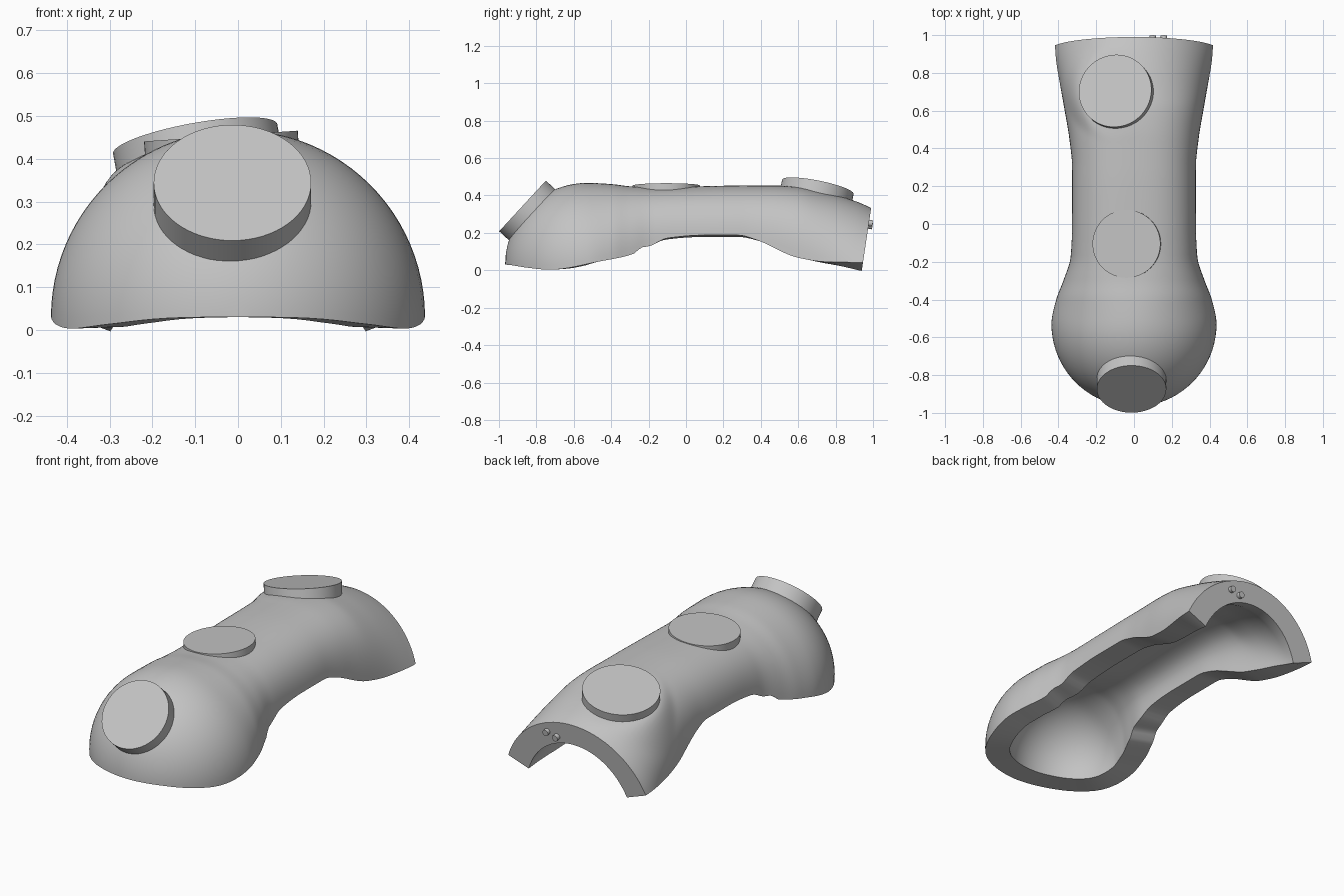
import bpy, bmesh, math
from mathutils import Vector

old = bpy.data.objects.get("Cube")
if old:
    bpy.data.objects.remove(old)

grey = bpy.data.materials.new("plain grey")
grey.use_nodes = True
grey.diffuse_color = (0.55, 0.55, 0.55, 1)
grey.node_tree.nodes["Principled BSDF"].inputs["Base Color"].default_value = (0.55, 0.55, 0.55, 1)

ARC, WALL, DOME_Y, DOME_R, DOME_Z = 48, 0.128, -0.53, 0.437, 0.03

# Body stations: y, half width, top height, centre height
BODY = [(-0.53, .437, .467, .03), (-0.4, .412, .461, .05), (-0.3, .374, .449, .08),
        (-0.17, .335, .443, .13), (0, .328, .447, .15), (0.3, .328, .453, .15),
        (0.45, .342, .453, .12), (0.6, .367, .445, .06), (0.75, .395, .41, 0),
        (0.87, .425, .365, -.06), (0.94, .445, .333, -.11)]
# Lower rim: y, height
RIM = [(-0.97, .03), (-0.85, .014), (-0.73, .003), (-0.46, .048), (-0.275, .09), (-0.24, .122),
       (-0.2, .128), (-0.1, .172), (0.1, .188), (0.28, .188), (0.37, .165), (0.6, .067),
       (0.75, .045), (0.94, .042)]
# Round pads: name, centre of the outer face, normal, radius, depth
PADS = [("front_pad", (-.013, -.874, .344), (0, -.735, .678), .184, .08),
        ("middle_pad", (-.04, -.105, .453), (-.07, 0, 1), .18, .06),
        ("rear_pad", (-.1, .705, .446), (-.18, .2, 1), .195, .07)]


def smooth(t):
    t = min(max(t, 0), 1)
    return t * t * (3 - 2 * t)


def sample(table, y, col):
    """Smooth curve through the table, with slopes limited at turning points."""
    def slope(i):
        if i in (0, len(table) - 1):
            return 0 if i == 0 else (table[i][col] - table[i-1][col]) / (table[i][0] - table[i-1][0])
        a = (table[i][col] - table[i-1][col]) / (table[i][0] - table[i-1][0])
        b = (table[i+1][col] - table[i][col]) / (table[i+1][0] - table[i][0])
        return 2 * a * b / (a + b) if a * b > 0 else 0
    i = max(k for k in range(len(table) - 1) if k == 0 or table[k][0] <= y)
    h = table[i+1][0] - table[i][0]
    t = min(max((y - table[i][0]) / h, 0), 1)
    s = smooth(t)
    return ((1 - s) * table[i][col] + s * table[i+1][col]
            + h * (t * (1 - t) ** 2 * slope(i) - t * t * (1 - t) * slope(i+1)))


def finish(name, bm):
    bmesh.ops.recalc_face_normals(bm, faces=bm.faces)
    mesh = bpy.data.meshes.new(name)
    bm.to_mesh(mesh)
    bm.free()
    obj = bpy.data.objects.new(name, mesh)
    bpy.context.collection.objects.link(obj)
    mesh.materials.append(grey)
    bpy.ops.object.select_all(action='DESELECT')
    obj.select_set(True)
    bpy.context.view_layer.objects.active = obj
    bpy.ops.object.shade_smooth_by_angle(angle=math.radians(35))
    return obj


def power(v, e):
    return math.copysign(abs(v) ** e, v)


def ring_points(y, w, h, c):
    """Arch across the body, squarer in the middle, ending on the lower rim."""
    n = 2 + 0.5 * smooth((y - DOME_Y) / 0.4) * smooth((0.94 - y) / 0.4)
    s = max(-0.6, min(0.6, (sample(RIM, y, 1) - c) / h))
    a0 = math.asin(power(s, n / 2))
    points = []
    for k in range(ARC + 1):
        a = a0 + (math.pi - 2 * a0) * k / ARC
        z = c + h * power(math.sin(a), 2 / n)
        # The rear end leans back
        points.append((w * power(math.cos(a), 2 / n), y + 0.15 * z * smooth((y - 0.65) / 0.29), z))
    return points


def swell(co):
    """Raise the outer skin to meet the overhanging side of the rear pad."""
    _, centre, n, radius, _ = PADS[2]
    d = math.hypot(co.x - centre[0], co.y - centre[1])
    target = centre[2] - n[0] * (co.x - centre[0]) - n[1] * (co.y - centre[1]) - 0.045
    if target > co.z:
        co.z += (target - co.z) * (1 - smooth((d - radius + 0.03) / 0.11)) * smooth((0.05 - co.x) / 0.2)


# Hollow shell: domed front, narrow middle, flared open rear
bm = bmesh.new()
rings = []
for i in range(1, 20):
    a = math.pi / 2 * i / 20
    r = DOME_R * math.sin(a)
    rings.append(ring_points(DOME_Y - DOME_R * math.cos(a), r, r, DOME_Z))
STEPS = 64
for i in range(STEPS + 1):
    y = DOME_Y + (0.94 - DOME_Y) * i / STEPS
    w, top, c = (sample(BODY, y, col) for col in (1, 2, 3))
    rings.append(ring_points(y, w, top - c, c))


def skin(pole, grid):
    p = bm.verts.new(pole)
    g = [[bm.verts.new(co) for co in row] for row in grid]
    for k in range(ARC):
        bm.faces.new((p, g[0][k+1], g[0][k]))
        for a, b in zip(g, g[1:]):
            bm.faces.new((a[k], a[k+1], b[k+1], b[k]))
    return p, g


pole, outer = skin((0, DOME_Y - DOME_R, DOME_Z), rings)
bmesh.ops.recalc_face_normals(bm, faces=bm.faces)
bm.normal_update()
sign = 1 if outer[40][ARC // 2].normal.z > 0 else -1
inside = [[v.co - v.normal * sign * WALL for v in row] for row in outer]
for co in inside[-1]:
    co.y = 0.94 + 0.15 * co.z
inner_pole, inner = skin((0, DOME_Y - DOME_R + WALL, DOME_Z), inside)
for row in outer:
    for v in row:
        swell(v.co)
# Lower rim on both sides, then the rear end face
for k in (0, ARC):
    a = [pole] + [row[k] for row in outer]
    b = [inner_pole] + [row[k] for row in inner]
    for j in range(len(a) - 1):
        bm.faces.new((a[j], a[j+1], b[j+1], b[j]))
for k in range(ARC):
    bm.faces.new((outer[-1][k], outer[-1][k+1], inner[-1][k+1], inner[-1][k]))
finish("shell", bm)


def disc(name, centre, normal, radius, depth, sides=64):
    """Cylinder whose outer face is centred on the given point."""
    n = Vector(normal).normalized()
    bm = bmesh.new()
    bmesh.ops.create_cone(bm, cap_ends=True, segments=sides, radius1=radius, radius2=radius, depth=depth)
    obj = finish(name, bm)
    obj.rotation_euler = n.to_track_quat('Z', 'Y').to_euler()
    obj.location = Vector(centre) - n * depth / 2


for pad in PADS:
    disc(*pad)

# Two small pins in the rear end face
for name, x, z in (("inner_pin", 0.1, 0.236), ("outer_pin", 0.158, 0.25)):
    disc(name, (x, 0.997, z), (0, 1, -0.15), 0.017, 0.05, 24)
